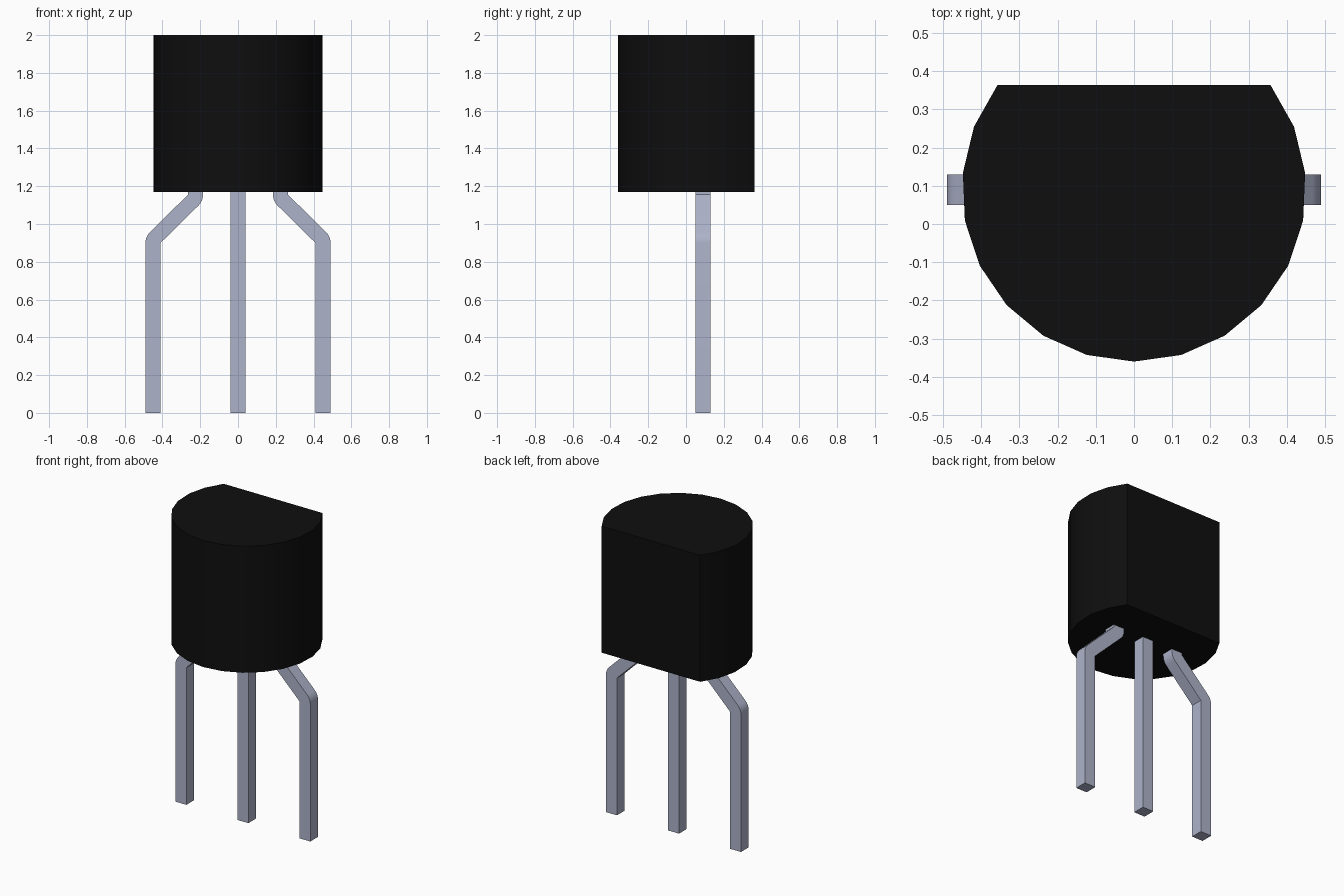
import bpy, bmesh, math
from mathutils import Vector

cube = bpy.data.objects.get("Cube")
if cube:
    bpy.data.objects.remove(cube, do_unlink=True)


def material(name, rgb, roughness, metallic=0.0):
    m = bpy.data.materials.new(name)
    m.use_nodes = True
    m.diffuse_color = (*rgb, 1)
    bsdf = m.node_tree.nodes["Principled BSDF"]
    bsdf.inputs["Base Color"].default_value = (*rgb, 1)
    bsdf.inputs["Roughness"].default_value = roughness
    bsdf.inputs["Metallic"].default_value = metallic
    return m


def extrude_outline(name, points, offset, mat):
    """Close a 3D outline into a face, extrude it and shade it by angle."""
    bm = bmesh.new()
    face = bm.faces.new([bm.verts.new(p) for p in points])
    res = bmesh.ops.extrude_face_region(bm, geom=[face], use_keep_orig=True)
    moved = [g for g in res["geom"] if isinstance(g, bmesh.types.BMVert)]
    bmesh.ops.translate(bm, verts=moved, vec=Vector(offset))
    bmesh.ops.recalc_face_normals(bm, faces=bm.faces)
    mesh = bpy.data.meshes.new(name)
    bm.to_mesh(mesh)
    bm.free()
    mesh.materials.append(mat)
    ob = bpy.data.objects.new(name, mesh)
    bpy.context.collection.objects.link(ob)
    bpy.ops.object.select_all(action="DESELECT")
    ob.select_set(True)
    bpy.context.view_layer.objects.active = ob
    bpy.ops.object.shade_smooth_by_angle(angle=math.radians(30))
    return ob


def arc(cx, cy, r, start, end, steps):
    """Points on an arc, angles in degrees."""
    angles = [math.radians(start + (end - start) * i / steps) for i in range(steps + 1)]
    return [(cx + r * math.cos(a), cy + r * math.sin(a)) for a in angles]


black = material("black plastic", (0.0045, 0.0045, 0.0045), 0.6)
metal = material("pale steel", (0.42, 0.45, 0.59), 0.4)

BOTTOM, TOP = 1.17, 2.0      # body height range
CY = 0.09                    # centre of the round body and of the leads
W = 0.08                     # lead thickness

# Body: a round case with a flat cut along the back
outline = arc(0, CY, 0.45, -90 - 127.4, -90 + 127.4, 16)
extrude_outline("body", [(x, y, BOTTOM) for x, y in outline],
                (0, 0, TOP - BOTTOM), black)

# Middle lead: straight square pin
h = W / 2
extrude_outline("middle_lead",
                [(-h, CY - h, 0), (h, CY - h, 0), (h, CY + h, 0), (-h, CY + h, 0)],
                (0, 0, BOTTOM), metal)

# Outer leads: bent outwards at 45 degrees, each bend rounded on its outside
upper = (0.265, 1.155)       # inner corner of the upper bend
lower = (0.41, 0.90)         # inner corner of the lower bend
side = [(lower[0], 0), (lower[0] + W, 0)]
side += arc(*lower, W, 0, 45, 4)
side += [upper, (upper[0], BOTTOM), (upper[0] - W, BOTTOM)]
side += arc(*upper, W, 180, 225, 4)
side += [lower]
for name, s in (("left_lead", 1), ("right_lead", -1)):
    extrude_outline(name, [(s * x, CY - h, z) for x, z in side], (0, W, 0), metal)
